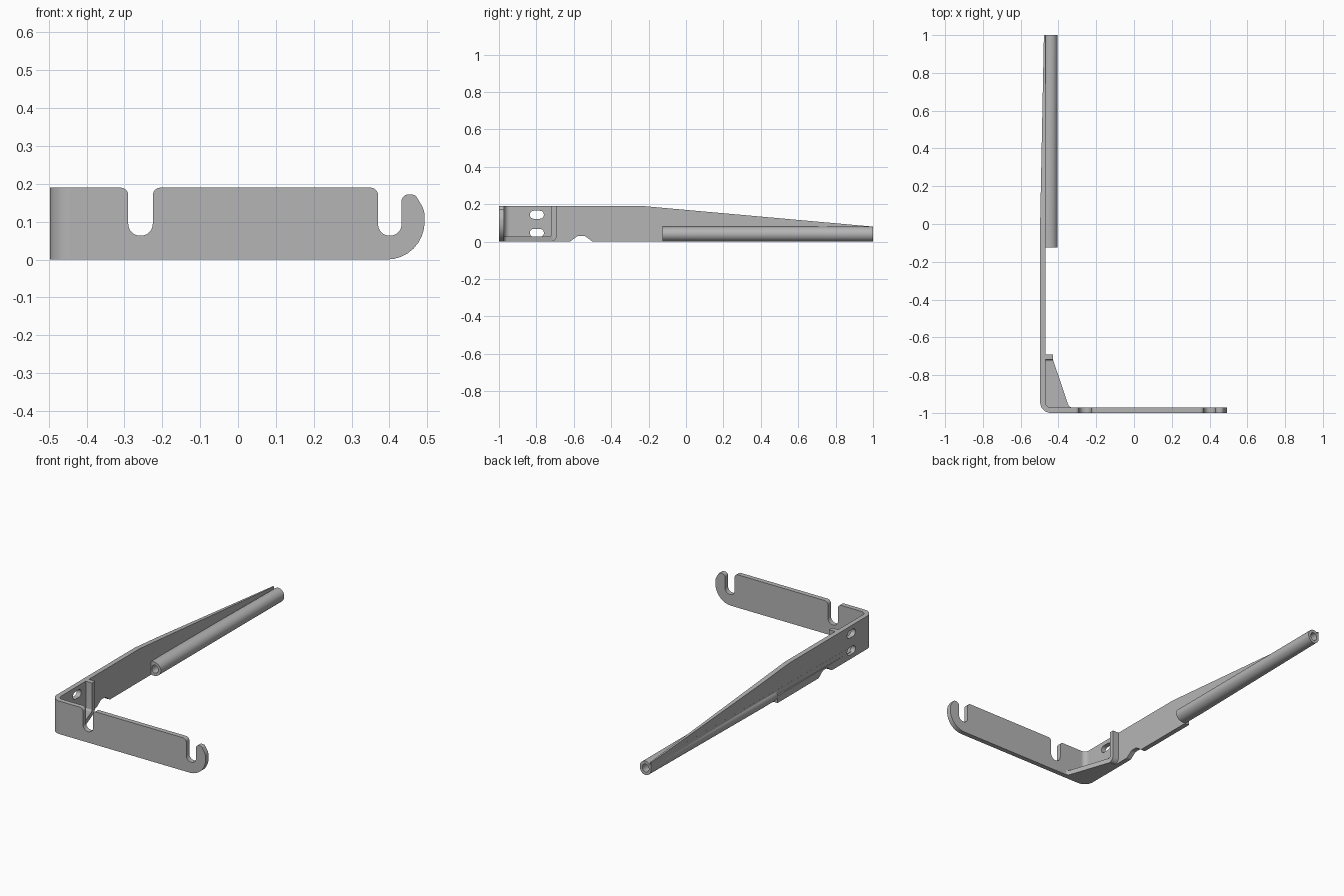
import bpy, bmesh
from math import sin, cos, tan, pi, radians
from mathutils import Vector

cube = bpy.data.objects.get("Cube")
if cube:
    bpy.data.objects.remove(cube, do_unlink=True)

steel = bpy.data.materials.new("grey_steel")
steel.use_nodes = True
GREY = (0.46, 0.46, 0.46, 1)
steel.diffuse_color = GREY
steel.node_tree.nodes["Principled BSDF"].inputs["Base Color"].default_value = GREY

X_OUT, X_IN, Y_OUT, Y_IN = -0.497, -0.469, -1.0, -0.972
HIGH, SHEET, BEND = 0.19, 0.028, 0.057
TUBE_START = -0.125


def rounded(corners, steps=8):
    """Outline from (u, v, optional radius) corners with filleted bends."""
    out = []
    for i, c in enumerate(corners):
        p = Vector(c[:2])
        if len(c) == 2:
            out.append(p)
            continue
        a = (Vector(corners[i - 1][:2]) - p).normalized()
        b = (Vector(corners[(i + 1) % len(corners)][:2]) - p).normalized()
        half = a.angle(b) / 2
        centre = p + (a + b).normalized() * c[2] / sin(half)
        start, end = (p + d * c[2] / tan(half) - centre for d in (a, b))
        sweep = pi - 2 * half
        for k in range(steps + 1):
            t = k / steps
            out.append(centre + (start * sin((1 - t) * sweep) + end * sin(t * sweep)) / sin(sweep))
    return out


def finish(obj):
    obj.data.materials.clear()
    obj.data.materials.append(steel)
    bpy.ops.object.select_all(action='DESELECT')
    obj.select_set(True)
    bpy.context.view_layer.objects.active = obj
    bpy.ops.object.shade_smooth_by_angle(angle=radians(35))


def plate(name, outlines, low, high, place):
    """Filled outlines (inner ones become holes), extruded from low to high."""
    curve = bpy.data.curves.new(name, 'CURVE')
    curve.dimensions = '2D'
    curve.fill_mode = 'BOTH'
    curve.extrude = (high - low) / 2
    for outline in outlines:
        spline = curve.splines.new('POLY')
        spline.points.add(len(outline) - 1)
        for point, (u, v) in zip(spline.points, outline):
            point.co = (u, v, 0, 1)
        spline.use_cyclic_u = True
    temp = bpy.data.objects.new(name + "_outline", curve)
    bpy.context.collection.objects.link(temp)
    bpy.context.view_layer.update()
    graph = bpy.context.evaluated_depsgraph_get()
    mesh = bpy.data.meshes.new_from_object(temp.evaluated_get(graph))
    bpy.data.objects.remove(temp, do_unlink=True)
    bm = bmesh.new()
    bm.from_mesh(mesh)
    bmesh.ops.remove_doubles(bm, verts=bm.verts, dist=0.0002)
    for v in bm.verts:
        v.co = place(v.co.x, v.co.y, v.co.z + (low + high) / 2)
    bmesh.ops.recalc_face_normals(bm, faces=bm.faces)
    bm.to_mesh(mesh)
    bm.free()
    obj = bpy.data.objects.new(name, mesh)
    bpy.context.collection.objects.link(obj)
    finish(obj)


def outer_x(y):
    """Outer side of the arm, thinning toward its tip."""
    return X_OUT + 0.02 * max(0, y)


def place_arm(u, v, w):
    return (outer_x(u) if w < (X_OUT + X_IN) / 2 else w, u, v)


# Front plate with two open slots and a hooked end
front = rounded([
    (X_OUT + BEND, 0), (0.493, 0, 0.1), (0.493, 0.13, 0.06), (0.468, 0.172, 0.018),
    (0.432, 0.172, 0.0178), (0.432, 0.063, 0.0305), (0.37, 0.063, 0.0305),
    (0.37, HIGH, 0.02), (-0.225, HIGH, 0.02), (-0.225, 0.063, 0.032),
    (-0.29, 0.063, 0.032), (-0.29, HIGH, 0.02), (X_OUT + BEND, HIGH)])
plate("front_plate", [front], Y_OUT, Y_IN, lambda u, v, w: (u, w, v))

# Rounded corner bend
cx, cy = X_OUT + BEND, Y_OUT + BEND
turn = [pi + pi / 2 * k / 12 for k in range(13)]
ring = [(cx + BEND * cos(a), cy + BEND * sin(a)) for a in turn]
ring += [(cx + (BEND - SHEET) * cos(a), cy + (BEND - SHEET) * sin(a)) for a in reversed(turn)]
plate("corner_bend", [ring], 0, HIGH, lambda u, v, w: (u, v, w))

# Tapered side arm with two oblong holes and a notch below
arm = rounded([
    (cy, 0), (-0.62, 0, 0.02), (-0.58, 0.03, 0.02), (-0.54, 0.03, 0.02), (-0.5, 0, 0.02),
    (TUBE_START, 0), (TUBE_START, 0.04), (0, 0.04), (1, 0.04), (1, 0.08),
    (0, 0.1694), (-0.23, HIGH), (cy, HIGH)])
holes = [rounded([(-0.835, z, 0.021), (-0.76, z, 0.021),
                  (-0.76, z + 0.043, 0.021), (-0.835, z + 0.043, 0.021)])
         for z in (0.025, 0.122)]
plate("side_arm", [arm] + holes, X_OUT, X_IN, place_arm)

# Corner gusset with an upright folded tab
gusset = rounded([(-0.48, -0.98), (-0.31, -0.98), (-0.345, -0.966, 0.02),
                  (-0.43, -0.715), (-0.48, -0.715)])
plate("corner_gusset", [gusset], 0, SHEET, lambda u, v, w: (u, v, w))
tab = rounded([(-0.73, 0), (-0.69, 0, 0.035), (-0.69, HIGH), (-0.718, HIGH),
               (-0.718, SHEET, 0.01), (-0.73, SHEET)])
plate("gusset_tab", [tab], X_IN, -0.43, lambda u, v, w: (w, u, v))

# Hollow rolled tube along the lower edge of the arm
SIDES = 32
bm = bmesh.new()


def tube_loop(y, wall):
    left, right = outer_x(y) + wall, -0.405 - wall
    if wall:
        left = X_IN + 0.006
    mid, rx, rz = (left + right) / 2, (right - left) / 2, 0.04 - wall
    return [bm.verts.new((mid + rx * cos(2 * pi * k / SIDES), y, 0.04 + rz * sin(2 * pi * k / SIDES)))
            for k in range(SIDES)]


stations = (TUBE_START, 0, 1)
loops = [tube_loop(y, 0) for y in stations] + [tube_loop(y, 0.017) for y in reversed(stations)]
for i, loop in enumerate(loops):
    after = loops[(i + 1) % len(loops)]
    for k in range(SIDES):
        n = (k + 1) % SIDES
        bm.faces.new((loop[k], loop[n], after[n], after[k]))
bmesh.ops.recalc_face_normals(bm, faces=bm.faces)
mesh = bpy.data.meshes.new("rolled_tube")
bm.to_mesh(mesh)
bm.free()
tube = bpy.data.objects.new("rolled_tube", mesh)
bpy.context.collection.objects.link(tube)
finish(tube)
